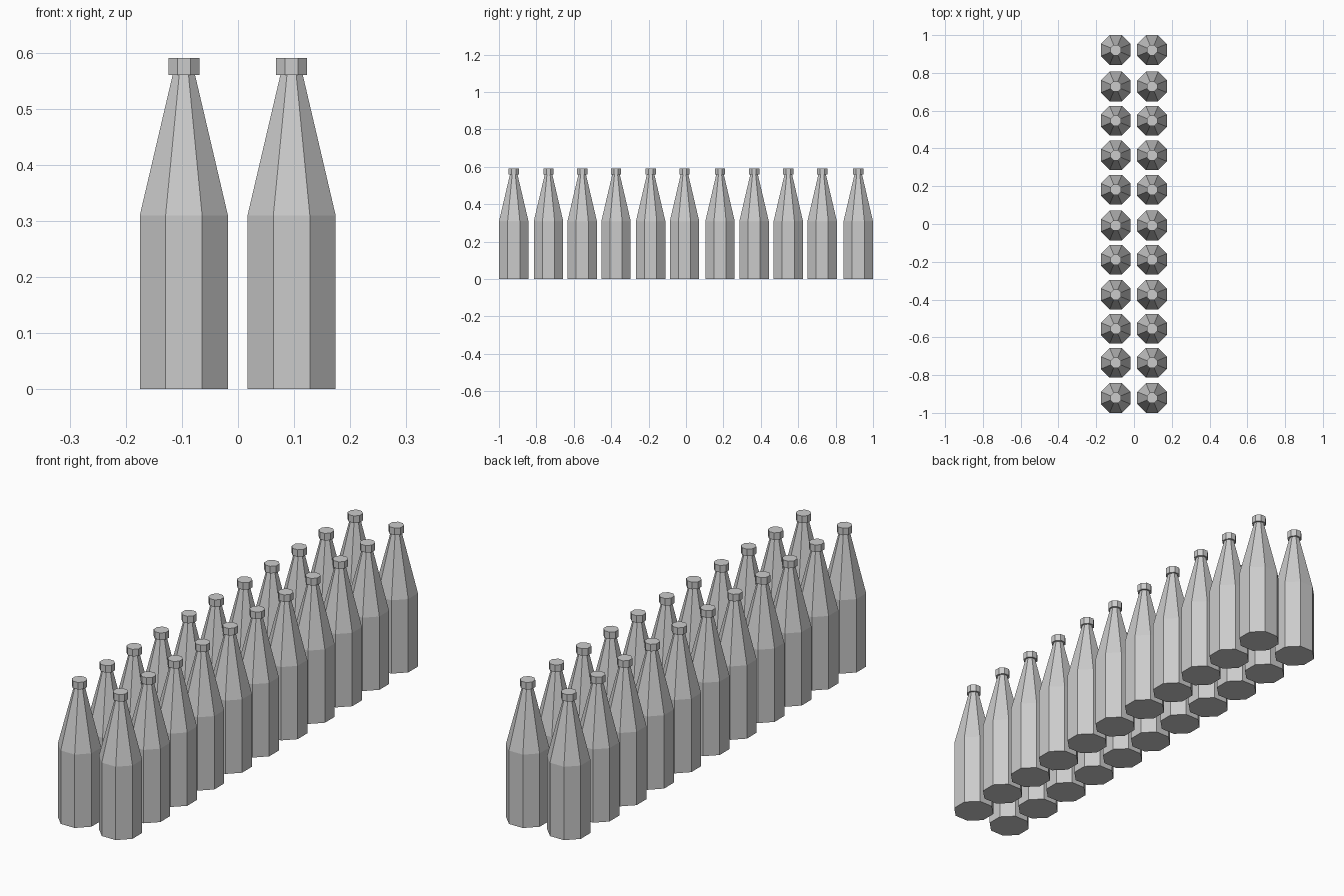
import bpy
import bmesh
from math import cos, pi, sin

default = bpy.data.objects.get("Cube")
if default:
    bpy.data.objects.remove(default)

# Plain grey material
grey = bpy.data.materials.new("plain_grey")
grey.use_nodes = True
colour = (0.6, 0.6, 0.6, 1)
grey.diffuse_color = colour
grey.node_tree.nodes["Principled BSDF"].inputs["Base Color"].default_value = colour

SIDES = 8
# Half width across flats and height, from base to top of cap
PROFILE = [(0.0785, 0), (0.0785, 0.31), (0.02, 0.56), (0.0277, 0.56), (0.0277, 0.59)]


def bottle_mesh():
    """Eight-sided bottle with a capped neck, flat sides facing the axes."""
    bm = bmesh.new()
    rings = []
    for half, z in PROFILE:
        r = half / cos(pi / SIDES)
        angles = [(i + 0.5) * 2 * pi / SIDES for i in range(SIDES)]
        rings.append([bm.verts.new((r * cos(a), r * sin(a), z)) for a in angles])
    for low, high in zip(rings, rings[1:]):
        for i in range(SIDES):
            j = (i + 1) % SIDES
            bm.faces.new((low[i], low[j], high[j], high[i]))
    bm.faces.new(rings[0][::-1])
    bm.faces.new(rings[-1])
    mesh = bpy.data.meshes.new("bottle")
    bm.to_mesh(mesh)
    bm.free()
    mesh.materials.append(grey)
    return mesh


# Two columns of bottles sharing one mesh, slightly uneven in spacing
mesh = bottle_mesh()
ROWS = [-0.921, -0.735, -0.555, -0.374, -0.189, -0.008,
        0.182, 0.364, 0.547, 0.728, 0.921]
for side, x in (("right", -0.0965), ("left", 0.0955)):
    for row, y in enumerate(ROWS):
        bottle = bpy.data.objects.new(f"bottle_{side}_{row + 1}", mesh)
        bottle.location = (x, y, 0)
        bpy.context.collection.objects.link(bottle)
